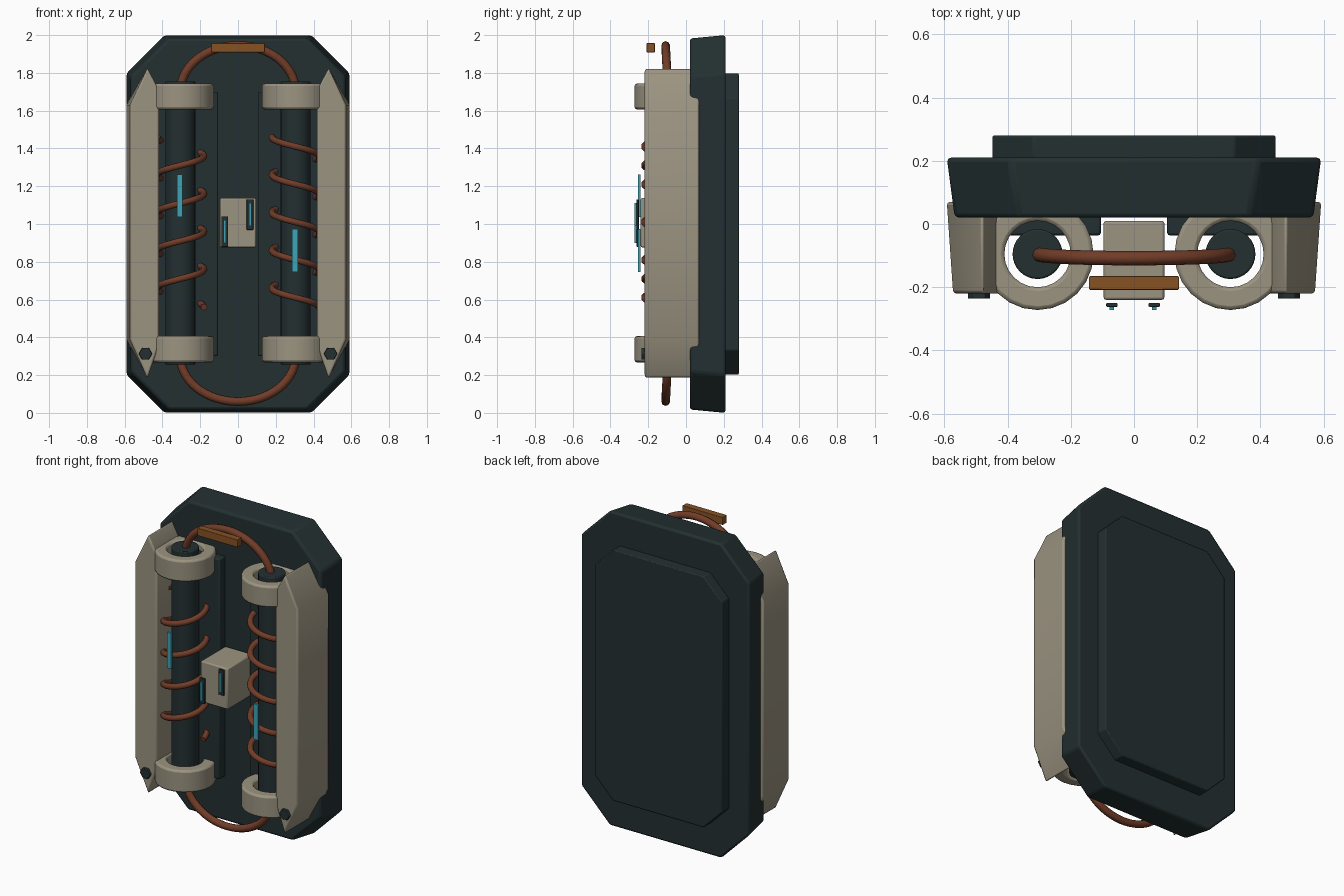
import bpy, bmesh, math

if "Cube" in bpy.data.objects:
    bpy.data.objects.remove(bpy.data.objects["Cube"])


def material(name, rgb):
    m = bpy.data.materials.new(name)
    m.diffuse_color = (*rgb, 1)
    m.use_nodes = True
    m.node_tree.nodes["Principled BSDF"].inputs["Base Color"].default_value = m.diffuse_color
    return m


DARK = material("dark_teal", (0.017, 0.029, 0.031))
TAN = material("warm_grey", (0.33, 0.295, 0.22))
COPPER = material("copper_brown", (0.165, 0.045, 0.021))
ORANGE = material("amber_brown", (0.24, 0.085, 0.018))
CYAN = material("cyan", (0.045, 0.37, 0.47))


def finish(name, bm, mat, bevel=0.0, smooth=True):
    bmesh.ops.recalc_face_normals(bm, faces=bm.faces)
    me = bpy.data.meshes.new(name)
    bm.to_mesh(me)
    bm.free()
    me.materials.append(mat)
    ob = bpy.data.objects.new(name, me)
    bpy.context.collection.objects.link(ob)
    if bevel:
        b = ob.modifiers.new("bevel", 'BEVEL')
        b.width, b.segments, b.limit_method = bevel, 2, 'ANGLE'
        b.angle_limit = math.radians(35)
    if smooth:
        bpy.ops.object.select_all(action='DESELECT')
        ob.select_set(True)
        bpy.context.view_layer.objects.active = ob
        bpy.ops.object.shade_smooth_by_angle(angle=math.radians(30))
    return ob


def loft(name, sections, mat, bevel=0.0, closed=False):
    """Skin equal-length loops of points; closed joins last loop to first."""
    bm = bmesh.new()
    loops = [[bm.verts.new(p) for p in s] for s in sections]
    n = len(loops[0])
    pairs = list(zip(loops, loops[1:]))
    if closed:
        pairs.append((loops[-1], loops[0]))
    for a, b in pairs:
        for i in range(n):
            j = (i + 1) % n
            bm.faces.new((a[i], a[j], b[j], b[i]))
    if not closed:
        bm.faces.new(loops[0])
        bm.faces.new(loops[-1])
    return finish(name, bm, mat, bevel)


def box(name, x0, x1, y0, y1, z0, z1, mat, bevel=0.0):
    pts = [(x0, z0), (x1, z0), (x1, z1), (x0, z1)]
    return loft(name, [[(x, y, z) for x, z in pts] for y in (y0, y1)], mat, bevel)


def octagon(y, hx, hz, c):
    q = [(hx, hz - c), (hx - c, hz), (c - hx, hz), (-hx, hz - c),
         (-hx, c - hz), (c - hx, -hz), (hx - c, -hz), (hx, c - hz)]
    return [(x, y, 1 + z) for x, z in q]


def circle(cx, cy, z, r, n):
    return [(cx + r * math.cos(2 * math.pi * i / n),
             cy + r * math.sin(2 * math.pi * i / n), z) for i in range(n)]


def wire(name, pts, r):
    cu = bpy.data.curves.new(name, 'CURVE')
    cu.dimensions = '3D'
    cu.bevel_depth, cu.bevel_resolution, cu.use_fill_caps = r, 2, True
    sp = cu.splines.new('POLY')
    sp.points.add(len(pts) - 1)
    for p, co in zip(sp.points, pts):
        p.co = (*co, 1)
    sp.use_smooth = True
    cu.materials.append(COPPER)
    ob = bpy.data.objects.new(name, cu)
    bpy.context.collection.objects.link(ob)
    bpy.ops.object.select_all(action='DESELECT')
    ob.select_set(True)
    bpy.context.view_layer.objects.active = ob
    bpy.ops.object.convert(target='MESH')


# Back plate and raised rear panel
loft("back_plate", [octagon(0.02, 0.567, 0.982, 0.2), octagon(0.21, 0.592, 1.0, 0.2)], DARK, 0.014)
loft("rear_panel", [octagon(0.19, 0.448, 0.797, 0.13), octagon(0.28, 0.448, 0.797, 0.13)], DARK, 0.006)

CX, CY = 0.305, -0.095
rail = [(0.48, 1.825), (0.572, 1.63), (0.572, 0.39), (0.48, 0.183), (0.418, 0.36), (0.418, 1.71)]

for s, side in ((-1, "left"), (1, "right")):
    # Side rail, flaring outward toward the plate
    loft(side + "_rail",
         [[(s * (x + (f if x > 0.5 else 0)), y, z) for x, z in rail]
          for y, f in ((-0.22, 0), (0.07, 0.02))], TAN, 0.01)
    # Rail bolt
    loft(side + "_bolt", [[(s * 0.49 + x, y, 0.313 + z) for x, z, _ in circle(0, 0, 0, 0.036, 6)]
                          for y in (-0.21, -0.236)], DARK, 0.003)
    # Tube and its backing strip
    loft(side + "_tube", [circle(s * CX, CY, z, 0.079, 32) for z in (0.255, 1.755)], DARK, 0.006)
    box(side + "_backing_strip", s * 0.105, s * 0.46, -0.036, 0.03, 0.3, 1.7, DARK, 0.008)
    # Ring clamps
    for z0, z1, end in ((0.267, 0.407, "lower"), (1.607, 1.743, "upper")):
        loft(f"{side}_{end}_clamp",
             [circle(s * CX, CY, z, r, 24)
              for z, r in ((z0, 0.105), (z0, 0.177), (z1, 0.177), (z1, 0.105))],
             TAN, 0.012, closed=True)
    # Coil, four and a half turns
    coil = []
    for i in range(4 * 32 + 17):
        t = i / 32
        a = -s * 2 * math.pi * t
        coil.append((s * CX + 0.125 * math.cos(a), CY + 0.125 * math.sin(a), 0.56 + 0.2 * t))
    wire(side + "_coil", coil, 0.018)

# Cable loops joining the tubes at both ends
for name, z0, h in (("upper_cable", 1.70, 0.245), ("lower_cable", 0.30, -0.24)):
    pts = []
    for i in range(33):
        a = math.pi * i / 32
        pts.append((-CX * math.cos(a), CY - 0.013 * math.sin(a), z0 + h * math.sin(a)))
    wire(name, pts, 0.023)

# Amber tag bar
box("tag_bar", -0.142, 0.142, -0.208, -0.165, 1.908, 1.957, ORANGE, 0.003)

# Centre block with two indicator slots
box("centre_block", -0.096, 0.096, -0.24, 0.01, 0.876, 1.137, TAN, 0.008)
for x, z, side in ((-0.07, 0.96, "left"), (0.064, 1.05, "right")):
    box(side + "_slot", x - 0.018, x + 0.018, -0.262, -0.25, z - 0.081, z + 0.081, DARK, 0.003)
    box(side + "_slot_light", x - 0.007, x + 0.007, -0.272, -0.262, z - 0.06, z + 0.06, CYAN)

# Light strips in front of the tubes
box("left_tube_light", -0.323, -0.293, -0.254, -0.24, 1.037, 1.263, CYAN)
box("right_tube_light", 0.287, 0.317, -0.254, -0.24, 0.747, 0.973, CYAN)
